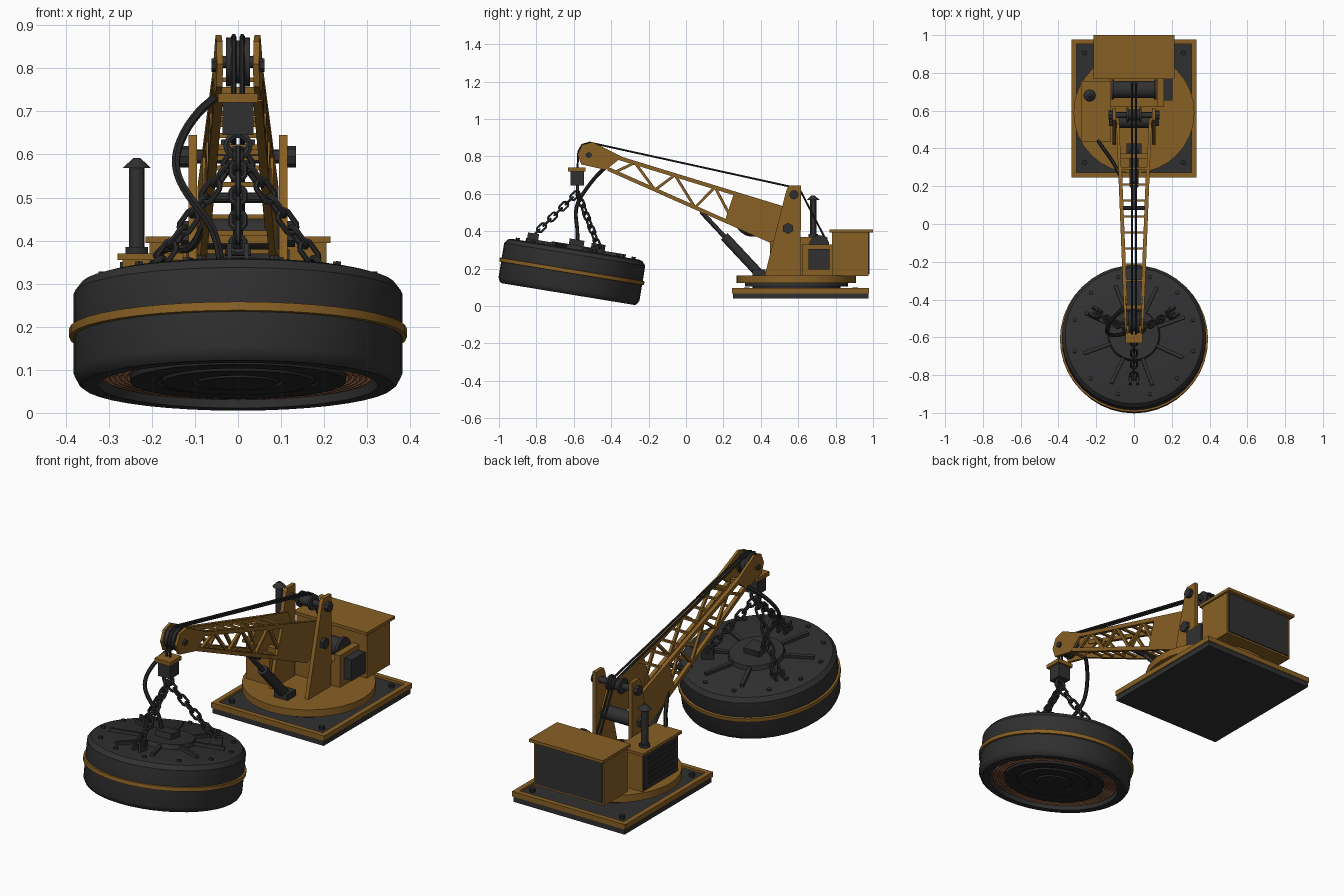
import bpy, bmesh, math
from mathutils import Vector, Matrix

if "Cube" in bpy.data.objects:
    bpy.data.objects.remove(bpy.data.objects["Cube"])


def material(name, rgb):
    m = bpy.data.materials.new(name)
    m.diffuse_color = (*rgb, 1)
    m.use_nodes = True
    m.node_tree.nodes["Principled BSDF"].inputs["Base Color"].default_value = m.diffuse_color
    return m


GOLD = material("ochre_paint", (0.25, 0.118, 0.018))
DARK = material("dark_steel", (0.030, 0.030, 0.031))
BLACK = material("black_rubber", (0.021, 0.021, 0.022))
COPPER = material("copper", (0.33, 0.14, 0.07))


def finish(name, bm, mat, mw=None):
    bmesh.ops.recalc_face_normals(bm, faces=bm.faces)
    if mw:
        bm.transform(mw)
    me = bpy.data.meshes.new(name)
    bm.to_mesh(me)
    bm.free()
    me.materials.append(mat)
    ob = bpy.data.objects.new(name, me)
    bpy.context.collection.objects.link(ob)
    return ob


def box(name, x0, x1, y0, y1, z0, z1, mat, mw=None):
    bm = bmesh.new()
    bmesh.ops.create_cube(bm, size=1)
    bm.transform(Matrix.Translation(((x0 + x1) / 2, (y0 + y1) / 2, (z0 + z1) / 2))
                 @ Matrix.Diagonal((x1 - x0, y1 - y0, z1 - z0, 1)))
    return finish(name, bm, mat, mw)


def rod(name, p, q, r, mat, seg=16, r2=None, mw=None):
    p, q = Vector(p), Vector(q)
    bm = bmesh.new()
    bmesh.ops.create_cone(bm, cap_ends=True, segments=seg, radius1=r,
                          radius2=r if r2 is None else r2, depth=(q - p).length)
    if seg == 4:
        bm.transform(Matrix.Rotation(math.pi / 4, 4, 'Z'))
    bm.transform(Matrix.Translation((p + q) / 2) @ (q - p).to_track_quat('Z', 'Y').to_matrix().to_4x4())
    return finish(name, bm, mat, mw)


def lathe(name, prof, mat, seg=40, mw=None):
    bm = bmesh.new()
    vs = [bm.verts.new((r, 0, z)) for r, z in prof]
    es = [bm.edges.new(e) for e in zip(vs, vs[1:])]
    bmesh.ops.spin(bm, geom=vs + es, cent=(0, 0, 0), axis=(0, 0, 1), angle=2 * math.pi, steps=seg)
    bmesh.ops.remove_doubles(bm, verts=bm.verts, dist=1e-5)
    return finish(name, bm, mat, mw)


def slab(name, pts, side, outer, t, mat):
    """Side plate from a (y, z) outline; outer(y) is its outside x."""
    bm = bmesh.new()
    a = [bm.verts.new((side * outer(y), y, z)) for y, z in pts]
    b = [bm.verts.new((side * (outer(y) - t), y, z)) for y, z in pts]
    bm.faces.new(a)
    bm.faces.new(b)
    for i in range(len(a)):
        j = (i + 1) % len(a)
        bm.faces.new((a[i], a[j], b[j], b[i]))
    return finish(name, bm, mat)


def tube(name, paths, r, mat, cyclic=False, smooth=False):
    cu = bpy.data.curves.new(name, 'CURVE')
    cu.dimensions = '3D'
    cu.bevel_depth, cu.bevel_resolution, cu.use_fill_caps = r, 1, True
    for path in paths:
        sp = cu.splines.new('NURBS' if smooth else 'POLY')
        sp.points.add(len(path) - 1)
        for pt, co in zip(sp.points, path):
            pt.co = (*co, 1)
        sp.use_cyclic_u = cyclic
        if smooth:
            sp.use_endpoint_u, sp.order_u, sp.resolution_u = True, 4, 5
    cu.materials.append(mat)
    ob = bpy.data.objects.new(name, cu)
    bpy.context.collection.objects.link(ob)
    bpy.ops.object.select_all(action='DESELECT')
    ob.select_set(True)
    bpy.context.view_layer.objects.active = ob
    bpy.ops.object.convert(target='MESH')


# --- Base plate with painted rim and corner bolts
box("base_plate", -.325, .325, .25, .975, .04, .083, DARK)
for s in (-1, 1):
    box("base_rim_side", s * .317 - .013, s * .317 + .013, .247, .978, .068, .095, GOLD)
    yc = .6125 + s * .3525
    box("base_rim_end", -.304, .304, yc - .013, yc + .013, .068, .095, GOLD)
    for y in (.325, .905):
        rod("base_bolt", (s * .262, y, .08), (s * .262, y, .1), .014, BLACK, 6)

# --- Turntable
rod("slew_ring", (0, .59, .08), (0, .59, .108), .235, DARK, 32)
rod("slew_bearing", (0, .59, .105), (0, .59, .126), .275, DARK, 32)
rod("turntable", (0, .59, .124), (0, .59, .162), .32, GOLD, 32)

# --- Counterweight
box("counterweight", -.205, .205, .78, .975, .16, .396, GOLD)
box("counterweight_lid", -.215, .215, .768, 1.0, .394, .41, GOLD)
box("counterweight_back_panel", -.195, .195, .974, .98, .17, .392, DARK)

# --- Engine house with louvres and exhaust
box("engine_house", -.268, -.13, .45, .745, .16, .357, GOLD)
box("engine_house_lid", -.28, -.125, .435, .757, .355, .37, GOLD)
box("louvre_panel", -.274, -.267, .458, .737, .17, .35, DARK)
for i in range(6):
    z = .195 + i * .026
    box("louvre_slat", -.281, -.27, .49, .71, z, z + .01, BLACK)
rod("exhaust_pipe", (-.235, .68, .365), (-.235, .68, .575), .018, DARK, 12)
rod("exhaust_collar", (-.235, .68, .37), (-.235, .68, .385), .026, DARK, 12)
rod("exhaust_cap", (-.235, .68, .568), (-.235, .68, .592), .033, DARK, 12, .008)

# --- Winch and its housing
box("winch_housing", -.13, .16, .62, .78, .16, .29, GOLD)
box("winch_cheek", .125, .16, .62, .78, .285, .33, GOLD)
box("control_box", .158, .205, .655, .768, .195, .305, DARK)
rod("winch_drum", (-.118, .712, .325), (.118, .712, .325), .045, DARK, 20)
for s in (-1, 1):
    rod("winch_flange", (s * .105, .712, .325), (s * .12, .712, .325), .054, DARK, 20)

# --- Tower plates, pivot and top shaft
tower = [(.42, .16), (.612, .16), (.615, .645), (.55, .645), (.537, .62)]
for s in (-1, 1):
    slab("tower_plate", tower, s, lambda y: .115, .02, GOLD)
    rod("pivot_nut", (s * .11, .545, .415), (s * .132, .545, .415), .03, DARK, 6)
    rod("shaft_nut", (s * .11, .577, .595), (s * .135, .577, .595), .025, DARK, 8)
    rod("tower_sheave_flange", (s * .03, .577, .595), (s * .04, .577, .595), .04, DARK, 16)
rod("pivot_drum", (-.096, .545, .415), (.096, .545, .415), .036, DARK, 16)
rod("top_shaft", (-.12, .577, .595), (.12, .577, .595), .016, DARK, 12)
rod("tower_sheave", (-.035, .577, .595), (.035, .577, .595), .028, DARK, 16)


# --- Tapered lattice boom
def half(y):
    return .049 + (y + .58) * .04


def top(y):
    return .815 - .306 * (y + .4)


def low(y):
    return .73 - .443 * (y + .435)


foot = [(.205, low(.205)), (.445, low(.445)), (.56, .38), (.575, .43), (.53, top(.53)), (.26, top(.26))]
head = [(-.58, .81), (-.555, .862), (-.5, .877), (-.34, top(-.34)), (-.43, low(-.43)), (-.56, .757)]
ys = [-.38 + i * .107 for i in range(7)]
for s in (-1, 1):
    slab("boom_foot_plate", foot, s, half, .016, GOLD)
    slab("boom_head_plate", head, s, half, .014, GOLD)
    slab("boom_top_chord", [(-.4, top(-.4)), (.3, top(.3)), (.3, top(.3) - .022), (-.4, top(-.4) - .022)],
         s, half, .02, GOLD)
    slab("boom_low_chord", [(-.42, low(-.42)), (.25, low(.25)), (.25, low(.25) + .022), (-.42, low(-.42) + .022)],
         s, half, .02, GOLD)
    for i in range(6):
        a, b = ys[i], ys[i + 1]
        za, zb = (low(a) + .01, top(b) - .01) if i % 2 == 0 else (top(a) - .01, low(b) + .01)
        rod("boom_brace", (s * (half(a) - .01), a, za), (s * (half(b) - .01), b, zb), .01, GOLD, 4)
    rod("head_pin_nut", (s * .045, -.52, .807), (s * .062, -.52, .807), .016, DARK, 6)
for i in range(8):
    y = -.3 + i * .085
    w = half(y) - .01
    rod("boom_top_rung", (-w, y, top(y) - .011), (w, y, top(y) - .011), .008, GOLD, 4)
    rod("boom_low_rung", (-w, y, low(y) + .011), (w, y, low(y) + .011), .008, GOLD, 4)
rod("boom_foot_crossbar", (-.075, .36, low(.36) + .03), (.075, .36, low(.36) + .03), .02, GOLD, 4)
rod("head_crossbar", (-.04, -.44, .745), (.04, -.44, .745), .016, GOLD, 4)
rod("head_pin", (-.05, -.52, .815), (.05, -.52, .815), .014, DARK, 12)
rod("head_sheave", (-.014, -.52, .815), (.014, -.52, .815), .05, DARK, 24)
for s in (-1, 1):
    rod("head_sheave_flange", (s * .014, -.52, .815), (s * .028, -.52, .815), .057, DARK, 24)

# --- Lift cylinder
rod("lift_ram", (0, .085, .5), (0, .23, .345), .012, DARK, 12)
rod("lift_cylinder", (0, .205, .372), (0, .385, .18), .025, DARK, 14)
rod("lift_ram_pin", (-.07, .085, .5), (.07, .085, .5), .012, DARK, 10)
box("lift_cylinder_foot", -.04, .04, .355, .425, .16, .195, DARK)

# --- Hoist ropes and hoses
for s in (-1, 1):
    tube("hoist_rope", [[(s * .01, -.58, .74), (s * .01, -.576, .825), (s * .01, -.555, .862),
                         (s * .01, -.515, .874), (s * .01, .577, .634), (s * .01, .61, .62),
                         (s * .01, .745, .36)]], .006, BLACK)
tube("magnet_hose", [[(-.04, -.43, .74), (-.09, -.47, .71), (-.15, -.54, .62), (-.145, -.59, .54),
                      (-.08, -.59, .46), (-.05, -.58, .42), (-.04, -.58, .35)]], .010, BLACK, smooth=True)
tube("engine_hose", [[(-.2, .46, .34), (-.18, .42, .40), (-.12, .35, .36), (-.09, .29, .40),
                      (-.07, .25, .47)]], .010, BLACK, smooth=True)

# --- Hook block
box("hook_block_cap", -.046, .046, -.63, -.538, .72, .741, GOLD)
box("hook_block", -.036, .036, -.617, -.545, .645, .721, DARK)
tube("hook_ring", [[(.026 * math.cos(a), -.58, .62 + .026 * math.sin(a))
                    for a in [i * math.pi / 8 for i in range(16)]]], .009, DARK, cyclic=True)

# --- Tilted lifting magnet
M = Matrix.Translation((0, -.61, .185)) @ Matrix.Rotation(math.radians(-9.3), 4, 'X')
lathe("magnet_shell", [(0, .12), (.345, .12), (.365, .114), (.382, .092), (.382, -.095), (.372, -.115),
                       (.362, -.123), (.325, -.123), (.32, -.096), (0, -.096)], DARK, mw=M)
lathe("magnet_band", [(.378, -.012), (.392, -.010), (.392, .010), (.378, .012), (.378, -.012)], GOLD, mw=M)
coil = [(.25, -.094)]
for i in range(5):
    r = .255 + i * .0128
    coil += [(r, -.097), (r + .003, -.105), (r + .009, -.105), (r + .012, -.097)]
lathe("copper_coil", coil + [(.32, -.094)], COPPER, mw=M)
lathe("magnet_pole", [(.252, -.094), (.25, -.114), (.19, -.114), (.187, -.108), (.178, -.108), (.175, -.117),
                      (.105, -.117), (.102, -.110), (.093, -.110), (.09, -.119), (0, -.119)], BLACK, mw=M)
rod("magnet_hub", (0, 0, .115), (0, 0, .142), .14, DARK, 28, .132, mw=M)
box("terminal_box", -.045, .045, -.04, .04, .14, .172, DARK, M)
for k in range(8):
    R = M @ Matrix.Rotation(math.radians(20 + 45 * k), 4, 'Z')
    box("magnet_rib", .12, .285, -.009, .009, .118, .136, DARK, R)
for k in range(12):
    a = math.radians(15 + 30 * k)
    x, y = .325 * math.cos(a), .325 * math.sin(a)
    rod("magnet_bolt", (x, y, .115), (x, y, .13), .011, DARK, 6, mw=M)

# --- Three lugs with chains of alternating links
hook = Vector((0, -.58, .605))
for deg in (-90, 30, 150):
    R = M @ Matrix.Rotation(math.radians(deg), 4, 'Z')
    for s in (-1, 1):
        box("chain_lug", .205, .265, s * .02 - .006, s * .02 + .006, .118, .168, DARK, R)
    rod("lug_pin", (.235, -.03, .152), (.235, .03, .152), .009, DARK, 8, mw=R)
    end = R @ Vector((.235, 0, .155))
    d = end - hook
    n = 8
    pitch = d.length / n
    u = d.normalized()
    side = u.cross(Vector((0, 0, 1))).normalized()
    links = []
    for i in range(n):
        v = side if i % 2 else u.cross(side)
        c = hook + u * pitch * (i + .5)
        b, h = .016, pitch / 2 - .009
        links.append([c + v * b * math.cos(t) + u * (b * math.sin(t) + math.copysign(h, math.sin(t)))
                      for t in [(j + .5) * math.pi / 6 for j in range(12)]])
    tube("chain", links, .0065, DARK, cyclic=True)

# --- Shading: smooth rounds, sharp edges
bpy.ops.object.select_all(action='SELECT')
bpy.ops.object.shade_smooth_by_angle(angle=math.radians(30))
